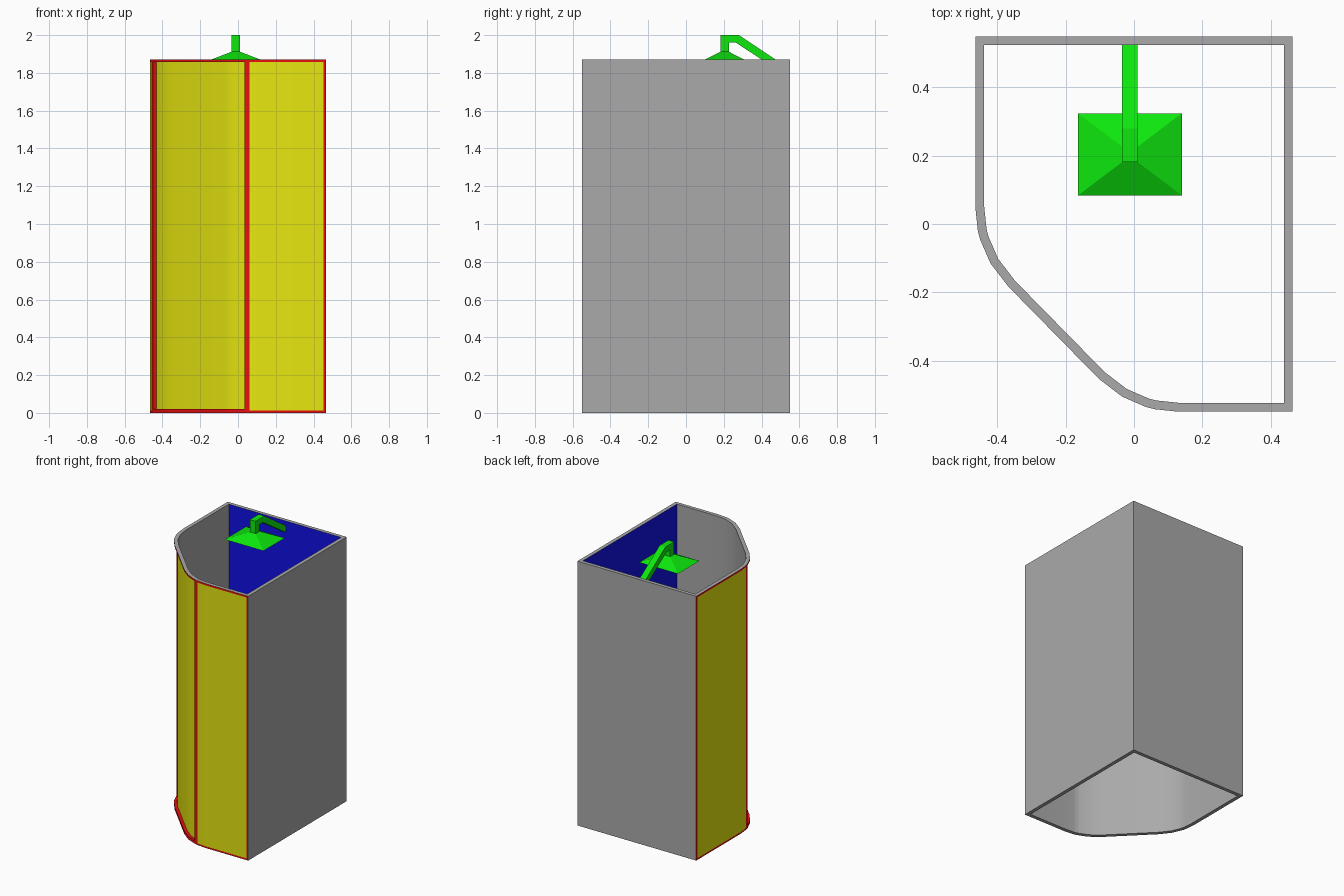
import bpy
import bmesh
from math import radians, sin, cos
from mathutils import Vector

cube = bpy.data.objects.get("Cube")
if cube:
    bpy.data.objects.remove(cube, do_unlink=True)

HEIGHT, WALL, RECESS = 1.87, 0.026, 0.02
RAIL, SILL = 0.012, 0.02
HALF_X, HALF_Y, RADIUS = 0.465, 0.55, 0.33


def material(name, colour):
    m = bpy.data.materials.new(name)
    m.use_nodes = True
    m.diffuse_color = (*colour, 1)
    m.node_tree.nodes["Principled BSDF"].inputs["Base Color"].default_value = (*colour, 1)
    return m


GREY = material("grey wall", (0.4, 0.4, 0.4))
YELLOW = material("yellow glass", (0.8, 0.8, 0.005))
RED = material("red frame", (0.8, 0.005, 0.005))
BLUE = material("blue tiles", (0.005, 0.005, 0.8))
GREEN = material("green shower", (0.005, 0.95, 0.005))


def finish(name, bm, mats, smooth=False):
    mesh = bpy.data.meshes.new(name)
    bm.to_mesh(mesh)
    bm.free()
    for m in mats:
        mesh.materials.append(m)
    ob = bpy.data.objects.new(name, mesh)
    bpy.context.collection.objects.link(ob)
    if smooth:
        bpy.ops.object.select_all(action="DESELECT")
        ob.select_set(True)
        bpy.context.view_layer.objects.active = ob
        bpy.ops.object.shade_smooth_by_angle(angle=radians(30))
    return ob


# Plan outline, counterclockwise: square corners, then two arcs joined by a diagonal
angles = [radians(a) for a in (0, 12, 15, 17, 30, 45)]
plan = [(HALF_X, -HALF_Y), (HALF_X, HALF_Y), (-HALF_X, HALF_Y), (-HALF_X, HALF_Y - RAIL)]
plan += [(-0.135 - RADIUS * cos(a), 0.05 - RADIUS * sin(a)) for a in angles]
plan += [(0.13 - RADIUS * sin(a), -0.22 - RADIUS * cos(a)) for a in reversed(angles)]
plan += [(HALF_X - RAIL, -HALF_Y)]
plan = [Vector(p) for p in plan]
COUNT = len(plan)

# Named stations along the outline
FRONT_CORNER, BACK_RIGHT, BACK_LEFT, LEFT_GLASS = 0, 1, 2, 3
LEFT_POST, DOOR_START, DOOR_END, RIGHT_POST = 5, 7, 12, 14
FRONT_GLASS, LAST = COUNT - 1, COUNT


def inset(i, depth):
    """Outline point i moved inwards, with mitred corners."""
    p = plan[i % COUNT]
    a = (p - plan[(i - 1) % COUNT]).normalized()
    b = (plan[(i + 1) % COUNT] - p).normalized()
    n1, n2 = Vector((-a.y, a.x)), Vector((-b.y, b.x))
    return p + (n1 + n2) * depth / (1 + n1.dot(n2))


def ribbon(name, start, end, z0, z1, outer, inner=GREY, depth=0.0,
           bottom=None, top=None, ends=None):
    """Wall strip following the outline; faces without a material are left out."""
    bm = bmesh.new()
    mats = []

    def face(verts, mat):
        if mat is None:
            return
        if mat not in mats:
            mats.append(mat)
        bm.faces.new(verts).material_index = mats.index(mat)

    rings = []
    for i in range(start, end + 1):
        o, n = inset(i, depth), inset(i, WALL)
        rings.append([bm.verts.new((p.x, p.y, z)) for p, z in
                      ((o, z0), (o, z1), (n, z1), (n, z0))])
    for a, b in zip(rings, rings[1:]):
        face((a[0], b[0], b[1], a[1]), outer)
        face((a[1], b[1], b[2], a[2]), top)
        face((a[2], b[2], b[3], a[3]), inner)
        face((a[3], b[3], b[0], a[0]), bottom)
    face(rings[0], ends)
    face(list(reversed(rings[-1])), ends)
    finish(name, bm, mats, smooth=True)


# Solid walls, tiled inside
for name, i in (("right_wall", FRONT_CORNER), ("back_wall", BACK_RIGHT)):
    ribbon(name, i, i + 1, 0, HEIGHT, GREY, BLUE, bottom=GREY, top=GREY)

# Upright posts of the frame
for name, a, b in (("back_post", BACK_LEFT, LEFT_GLASS),
                   ("left_door_post", LEFT_POST, DOOR_START),
                   ("right_door_post", DOOR_END, RIGHT_POST),
                   ("front_corner_post", FRONT_GLASS, LAST)):
    ribbon(name, a, b, 0, HEIGHT, RED, bottom=GREY, top=GREY, ends=RED)

# Glass bays, each between a bottom and a top rail; the curved door is set back
for name, a, b, sill, depth in (("side_glass", LEFT_GLASS, LEFT_POST, RAIL, 0),
                                ("curved_door", DOOR_START, DOOR_END, SILL, RECESS),
                                ("front_glass", RIGHT_POST, FRONT_GLASS, RAIL, 0)):
    ledge = RED if depth else None
    ribbon(name, a, b, sill, HEIGHT - RAIL, YELLOW, depth=depth)
    ribbon(name + "_bottom_rail", a, b, 0, sill, RED, bottom=GREY, top=ledge)
    ribbon(name + "_top_rail", a, b, HEIGHT - RAIL, HEIGHT, RED, bottom=ledge, top=GREY)

# Shower head: a shallow pyramid with a cut-off top
HEAD_X, HEAD_Y, PIPE = -0.012, 0.204, 0.0225
bm = bmesh.new()
bmesh.ops.create_cube(bm, size=2)
for v in bm.verts:
    hx, hy, z = (PIPE, PIPE, 1.912) if v.co.z > 0 else (0.152, 0.12, 1.862)
    v.co = (HEAD_X + v.co.x * hx, HEAD_Y + v.co.y * hy, z)
finish("shower_head", bm, [GREEN])

# Shower arm: bent side profile, extruded sideways
profile = [(0.1815, 1.912), (0.1815, 2.0), (0.28, 2.0), (0.524, 1.837),
           (0.524, 1.79), (0.264, 1.96), (0.2265, 1.96), (0.2265, 1.912)]
bm = bmesh.new()
side = bm.faces.new([bm.verts.new((HEAD_X - PIPE, y, z)) for y, z in profile])
out = bmesh.ops.extrude_face_region(bm, geom=[side], use_keep_orig=True)
moved = [g for g in out["geom"] if isinstance(g, bmesh.types.BMVert)]
bmesh.ops.translate(bm, verts=moved, vec=(2 * PIPE, 0, 0))
bmesh.ops.recalc_face_normals(bm, faces=bm.faces)
finish("shower_arm", bm, [GREEN])
